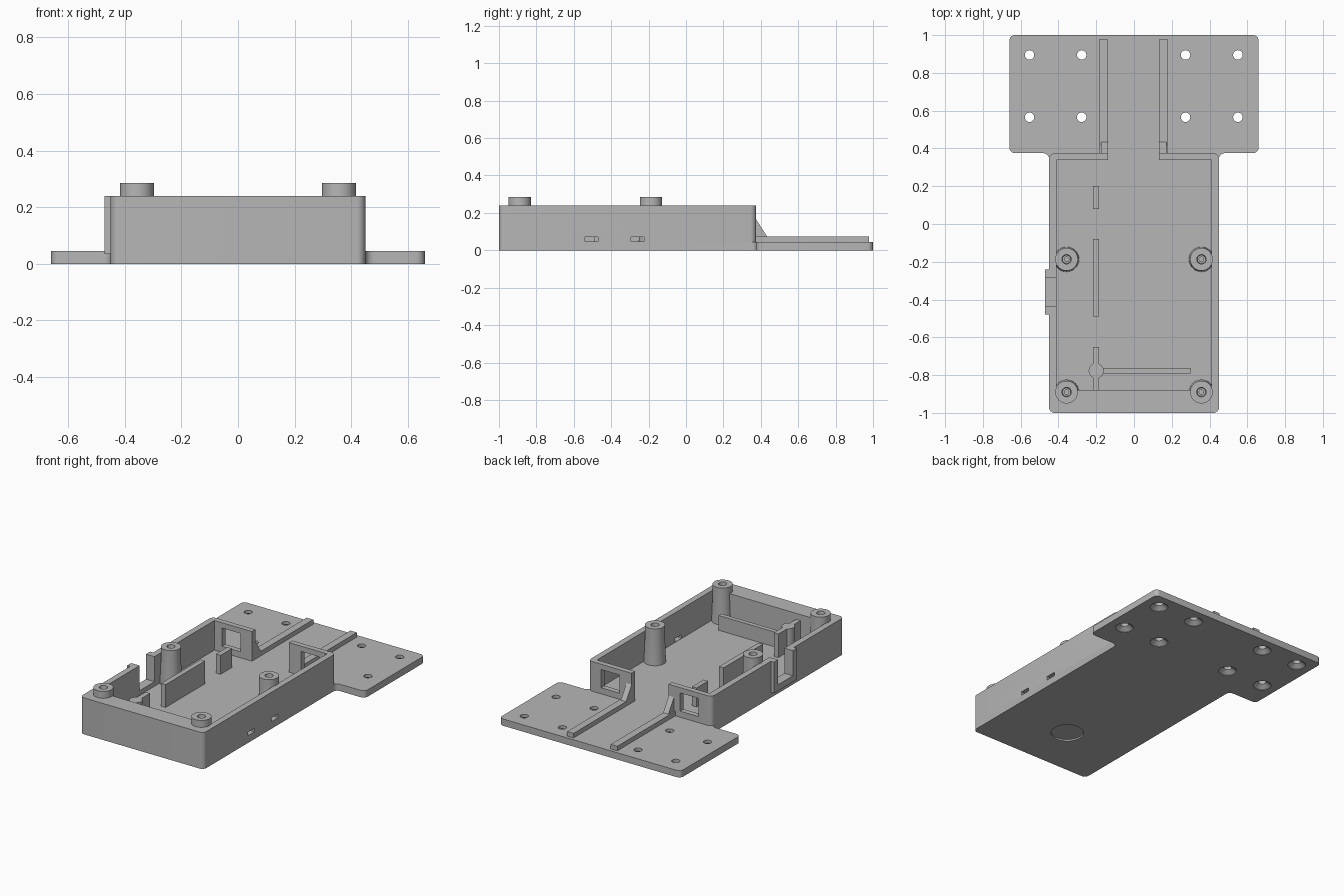
import bpy, bmesh
from math import tau

cube = bpy.data.objects.get("Cube")
if cube:
    bpy.data.objects.remove(cube, do_unlink=True)

FLOOR, TOP = 0.045, 0.24

grey = bpy.data.materials.new("plain grey")
grey.use_nodes = True
grey.diffuse_color = (0.47, 0.47, 0.47, 1)
grey.node_tree.nodes["Principled BSDF"].inputs["Base Color"].default_value = grey.diffuse_color


def finish(name, bm):
    bmesh.ops.recalc_face_normals(bm, faces=bm.faces)
    mesh = bpy.data.meshes.new(name)
    bm.to_mesh(mesh)
    bm.free()
    mesh.materials.append(grey)
    obj = bpy.data.objects.new(name, mesh)
    bpy.context.collection.objects.link(obj)
    return obj


def prism(name, outline, low, high, axis="z", radius=0):
    """Extrude an outline along z (points x, y) or x (points y, z)."""
    bm = bmesh.new()
    if axis == "z":
        points = [(a, b, low) for a, b in outline]
        step = (0, 0, high - low)
    else:
        points = [(low, a, b) for a, b in outline]
        step = (high - low, 0, 0)
    face = bm.faces.new([bm.verts.new(p) for p in points])
    out = bmesh.ops.extrude_face_region(bm, geom=[face])["geom"]
    moved = [v for v in out if isinstance(v, bmesh.types.BMVert)]
    bmesh.ops.translate(bm, verts=moved, vec=step)
    if radius:
        upright = [e for e in bm.edges
                   if abs(e.verts[0].co.z - e.verts[1].co.z) > 0.001]
        bmesh.ops.bevel(bm, geom=upright, offset=radius, segments=6,
                        profile=0.5, affect="EDGES")
    return finish(name, bm)


def box(name, x0, x1, y0, y1, z0, z1, radius=0):
    return prism(name, [(x0, y0), (x1, y0), (x1, y1), (x0, y1)], z0, z1, radius=radius)


def lathe(name, profile, x, y, steps=32):
    """Turn a radius/height profile around a vertical axis."""
    bm = bmesh.new()
    verts = [bm.verts.new((r, 0, z)) for r, z in profile]
    edges = [bm.edges.new(pair) for pair in zip(verts, verts[1:])]
    bmesh.ops.spin(bm, geom=verts + edges, cent=(0, 0, 0), axis=(0, 0, 1),
                   angle=tau, steps=steps)
    bmesh.ops.remove_doubles(bm, verts=bm.verts, dist=0.0001)
    bmesh.ops.translate(bm, verts=bm.verts, vec=(x, y, 0))
    return finish(name, bm)


def cut(target, cutter):
    cutter.hide_render = True
    mod = target.modifiers.new("cut", "BOOLEAN")
    mod.operation = "DIFFERENCE"
    mod.solver = "EXACT"
    mod.object = cutter
    bpy.context.view_layer.objects.active = target
    bpy.ops.object.modifier_apply(modifier=mod.name)


def discard(cutter):
    bpy.data.objects.remove(cutter, do_unlink=True)


def carve(target, cutter):
    cut(target, cutter)
    discard(cutter)


# Base plate: tray floor and wide mounting flange in one outline
half = [(0.45, -1), (0.45, 0.375), (0.66, 0.375), (0.66, 1)]
outline = half + [(-x, y) for x, y in reversed(half)]
base = prism("base_plate", outline, 0, FLOOR, radius=0.03)

# Countersunk screw holes in the flange
for x in (-0.553, -0.277, 0.273, 0.55):
    for y in (0.565, 0.895):
        carve(base, lathe("screw_hole", [(0, -0.01), (0.055, -0.01), (0.055, 0.003),
                                         (0.025, 0.025), (0.025, 0.1), (0, 0.1)], x, y))

# Shallow round recess underneath
carve(base, lathe("recess", [(0, -0.02), (0.1, -0.02), (0.1, 0.01), (0, 0.01)],
                  -0.01, -0.65, 48))

# Tray walls, with a thick front wall and an open back
walls = box("tray_walls", -0.45, 0.45, -1, 0.375, FLOOR, TOP, 0.03)
carve(walls, box("cavity", -0.41, 0.41, -0.88, 0.34, 0, 0.5))
carve(walls, box("back_gap", -0.137, 0.133, 0.2, 0.5, 0, 0.5))
for side in (-1, 1):
    a, b = sorted((side * 0.22, side * 0.355))
    carve(walls, box("back_window", a, b, 0.3, 0.45, 0.085, 0.205))
    carve(walls, lathe("boss_clearance", [(0, 0.1), (0.04, 0.1), (0.04, 0.4), (0, 0.4)],
                       side * 0.357, -0.89))
for y in (-0.505, -0.26):
    carve(walls, box("side_slot", 0.38, 0.5, y - 0.035, y + 0.035, 0.047, 0.071))

# Connector port with a raised frame on the right wall
frame = box("port_frame", -0.472, -0.45, -0.478, -0.24, 0.035, TOP)
notch = box("port_notch", -0.5, -0.4, -0.437, -0.283, 0.075, 0.5)
cut(walls, notch)
cut(frame, notch)
discard(notch)

# Screw bosses
bosses = []
for side, s in (("right", -1), ("left", 1)):
    for end, y in (("front", -0.89), ("rear", -0.187)):
        bosses.append(lathe(f"{end}_{side}_boss",
                            [(0.066, FLOOR), (0.06, 0.2), (0.06, 0.285), (0.025, 0.285),
                             (0.022, 0.25), (0.012, 0.25), (0.012, 0.12), (0, 0.12)],
                            s * 0.357, y))

# Upright ribs inside the tray
for name, y0, y1, z in (("rear_rib", 0.08, 0.2, 0.17),
                        ("middle_rib", -0.49, -0.08, 0.195),
                        ("front_rib", -0.88, -0.65, 0.2)):
    box(name, -0.217, -0.184, y0, y1, FLOOR, z)
box("cross_rib", -0.2, 0.298, -0.792, -0.762, FLOOR, 0.142)
post = lathe("rib_post", [(0.04, FLOOR), (0.04, 0.2), (0, 0.2)], -0.2, -0.777)

# Cable guide rails and their gussets
for side, x0, x1 in (("right", -0.185, -0.137), ("left", 0.133, 0.18)):
    box(f"{side}_rail", x0, x1, 0.375, 0.978, FLOOR, 0.075)
    inner, outer = (x1, x1 - 0.038) if side == "right" else (x0, x0 + 0.038)
    prism(f"{side}_gusset", [(0.375, 0.075), (0.433, 0.075), (0.375, 0.165)],
          min(inner, outer), max(inner, outer), axis="x")

# Smooth the round parts, keep hard edges
for obj in [base, walls, post] + bosses:
    bpy.ops.object.select_all(action="DESELECT")
    obj.select_set(True)
    bpy.context.view_layer.objects.active = obj
    bpy.ops.object.shade_smooth_by_angle(angle=0.52)
